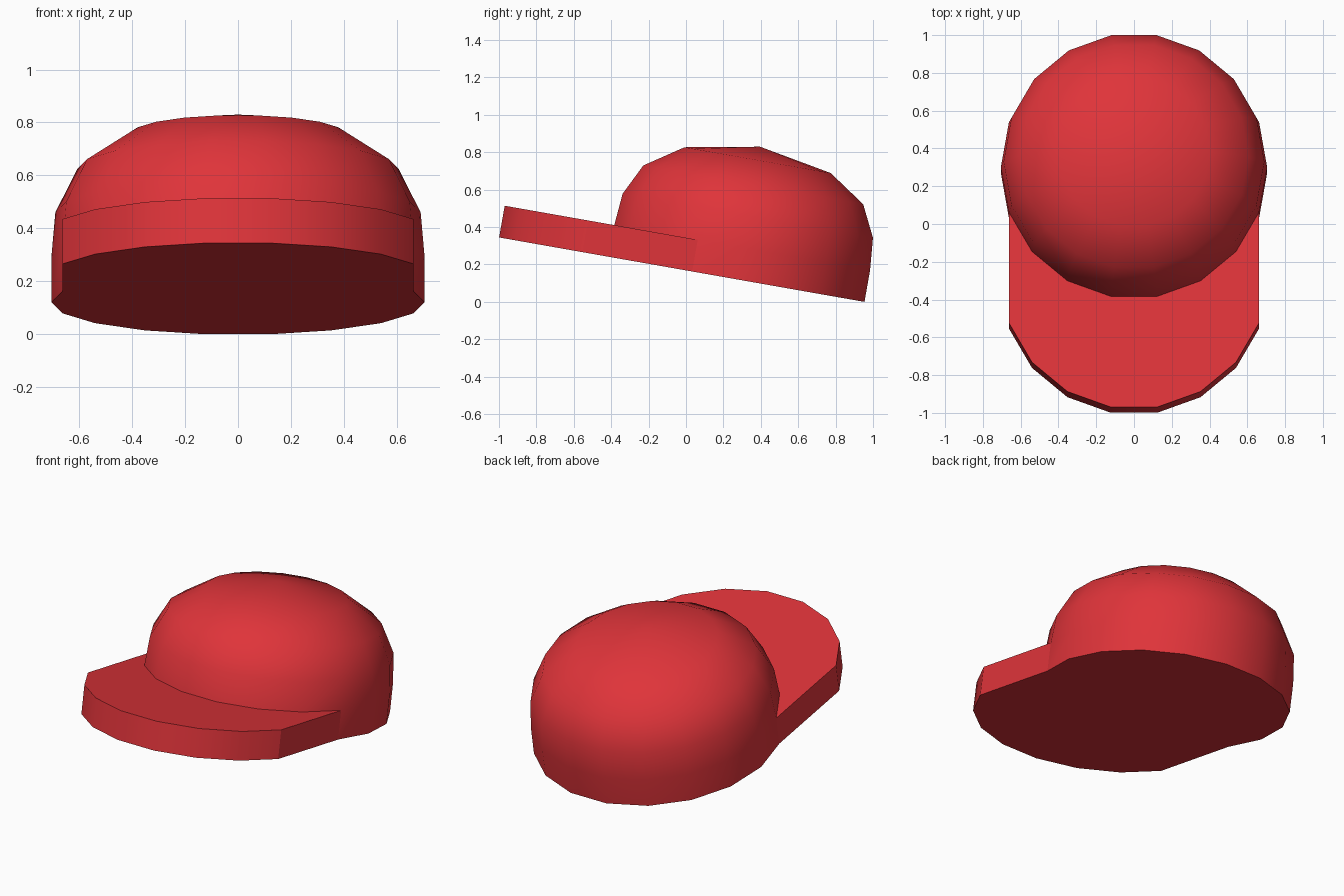
import bpy, bmesh, math

if "Cube" in bpy.data.objects:
    bpy.data.objects.remove(bpy.data.objects["Cube"])

SIDES = 18
STEP = 2 * math.pi / SIDES
RADIUS = 0.705
BRIM_H = 0.172          # brim thickness
BRIM_OUT = 0.595        # how far the brim reaches forward
FRONT = range(10, 18)   # ring points the brim is attached to (200..340 degrees)

red = bpy.data.materials.new("cap red")
red.diffuse_color = (0.74, 0.034, 0.042, 1)
red.use_nodes = True
red.node_tree.nodes["Principled BSDF"].inputs["Base Color"].default_value = red.diffuse_color


def ring(bm, r, z, ids=range(SIDES), shift=0.0):
    return [bm.verts.new((r * math.cos(i * STEP), r * math.sin(i * STEP) - shift, z))
            for i in ids]


def finish(bm, name, smooth_angle):
    """Turn the bmesh into an object tilted back by 10 degrees."""
    bmesh.ops.recalc_face_normals(bm, faces=bm.faces)
    mesh = bpy.data.meshes.new(name)
    bm.to_mesh(mesh)
    bm.free()
    mesh.materials.append(red)
    ob = bpy.data.objects.new(name, mesh)
    bpy.context.collection.objects.link(ob)
    ob.rotation_euler.x = math.radians(-10)
    ob.location = (0, 0.2705, 0.1207)
    bpy.ops.object.select_all(action='DESELECT')
    ob.select_set(True)
    bpy.context.view_layer.objects.active = ob
    bpy.ops.object.shade_smooth_by_angle(angle=math.radians(smooth_angle))


# Crown: stacked rings closed by an apex and a flat underside
bm = bmesh.new()
profile = [(RADIUS, 0), (RADIUS, BRIM_H), (0.69, 0.345), (0.606, 0.513), (0.403, 0.647)]
rings = [ring(bm, r, z) for r, z in profile]
for level, (a, b) in enumerate(zip(rings, rings[1:])):
    for i in range(SIDES):
        j = (i + 1) % SIDES
        if level == 0 and i in FRONT and j in FRONT:
            continue    # hidden inside the brim
        bm.faces.new((a[i], a[j], b[j], b[i]))
apex = bm.verts.new((0, 0, 0.72))
for i in range(SIDES):
    bm.faces.new((rings[-1][i], rings[-1][(i + 1) % SIDES], apex))
bm.faces.new(rings[0][::-1])
finish(bm, "crown", 40)

# Brim: the front arc of the crown pushed forward
bm = bmesh.new()
in_lo, in_hi = (ring(bm, RADIUS, z, FRONT) for z in (0, BRIM_H))
out_lo, out_hi = (ring(bm, RADIUS, z, FRONT, BRIM_OUT) for z in (0, BRIM_H))
for i in range(len(FRONT) - 1):
    for a, b in ((in_hi, out_hi), (out_hi, out_lo), (out_lo, in_lo)):
        bm.faces.new((a[i], a[i + 1], b[i + 1], b[i]))
for i in (0, -1):
    bm.faces.new((in_lo[i], in_hi[i], out_hi[i], out_lo[i]))
finish(bm, "brim", 25)
